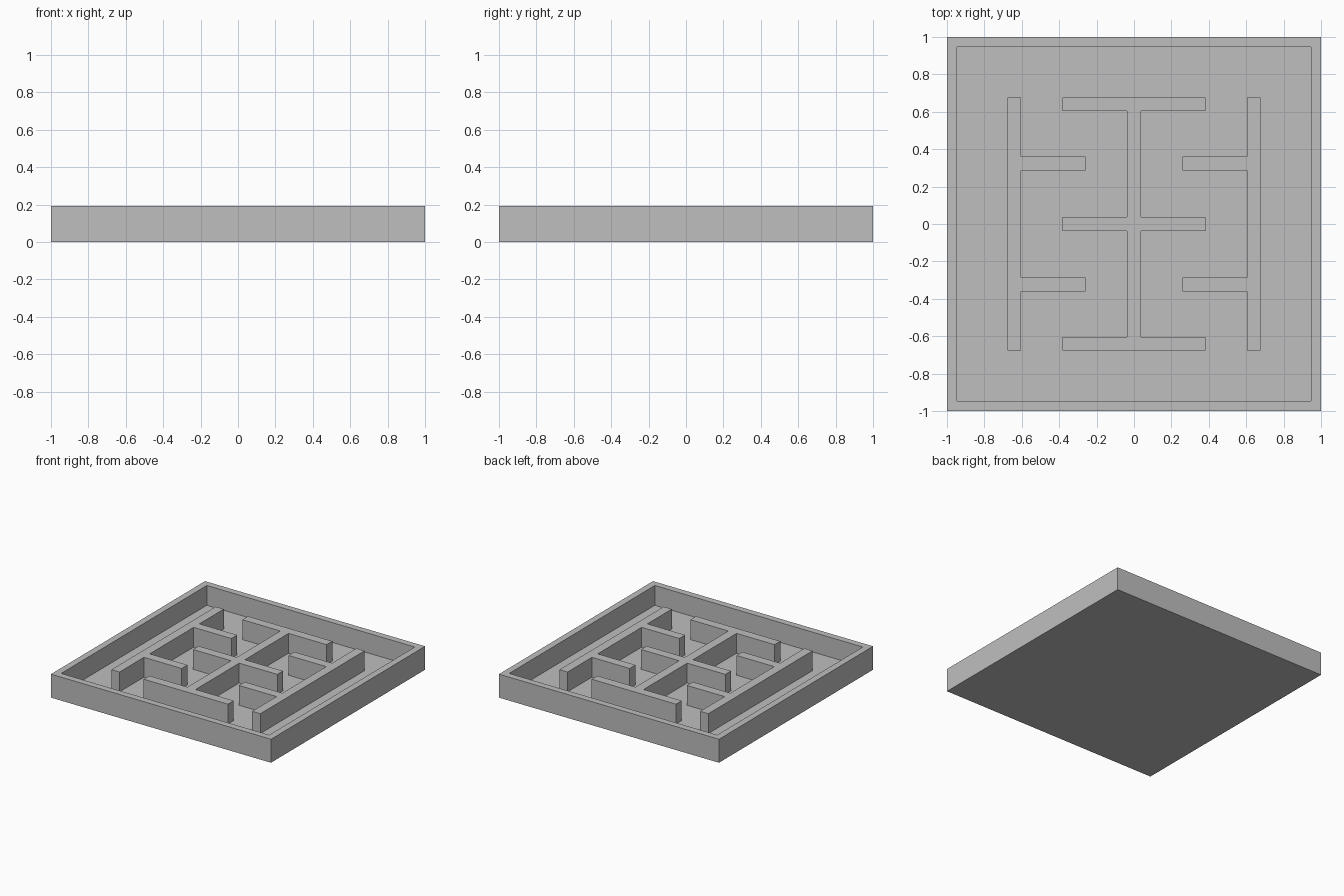
import bpy
import bmesh

HALF, RIM, FLOOR, TOP = 1.0, 0.077, 0.03, 0.193

cube = bpy.data.objects.get("Cube")
if cube:
    bpy.data.objects.remove(cube, do_unlink=True)

grey = bpy.data.materials.new("plain grey")
grey.use_nodes = True
colour = (0.52, 0.52, 0.52, 1)
grey.diffuse_color = colour
grey.node_tree.nodes["Principled BSDF"].inputs["Base Color"].default_value = colour


def finish(bm, name):
    bmesh.ops.recalc_face_normals(bm, faces=bm.faces)
    mesh = bpy.data.meshes.new(name)
    bm.to_mesh(mesh)
    bm.free()
    mesh.materials.append(grey)
    obj = bpy.data.objects.new(name, mesh)
    bpy.context.collection.objects.link(obj)


def extrude_outline(bm, outline, bottom, top):
    """Raise a flat outline into a solid and return its top face."""
    base = bm.faces.new([bm.verts.new((x, y, bottom)) for x, y in outline])
    raised = bmesh.ops.extrude_face_region(bm, geom=[base], use_keep_orig=True)["geom"]
    verts = [v for v in raised if isinstance(v, bmesh.types.BMVert)]
    bmesh.ops.translate(bm, verts=verts, vec=(0, 0, top - bottom))
    return next(f for f in raised if isinstance(f, bmesh.types.BMFace))


def wall(name, outline):
    bm = bmesh.new()
    extrude_outline(bm, outline, FLOOR, TOP)
    finish(bm, name)


def mirror_y(points):
    """Complete an outline drawn for +y only, from first point to last."""
    return points + [(x, -y) for x, y in reversed(points)]


# Square tray: a block whose top is inset and sunk to leave a rim
bm = bmesh.new()
lid = extrude_outline(bm, [(-HALF, -HALF), (HALF, -HALF), (HALF, HALF), (-HALF, HALF)], 0, TOP)
bmesh.ops.recalc_face_normals(bm, faces=bm.faces)
bmesh.ops.inset_individual(bm, faces=[lid], thickness=RIM)
sunk = bmesh.ops.extrude_face_region(bm, geom=[lid])["geom"]
bmesh.ops.translate(bm, verts=[v for v in sunk if isinstance(v, bmesh.types.BMVert)],
                    vec=(0, 0, FLOOR - TOP))
if lid.is_valid:
    bmesh.ops.delete(bm, geom=[lid], context='FACES_ONLY')
finish(bm, "tray")

# Centre wall: a stem crossed by three equal bars
W, BAR, INNER, OUTER = 0.037, 0.383, 0.603, 0.677
right_half = mirror_y([(BAR, OUTER), (BAR, INNER), (W, INNER), (W, W), (BAR, W)])
left_half = [(-x, y) for x, y in reversed(right_half)]
wall("centre_wall", right_half + left_half)

# Side walls: a long bar with two stubs pointing inward
STUB, LOW, HIGH = 0.26, 0.285, 0.36
side = mirror_y([(OUTER, OUTER), (INNER, OUTER), (INNER, HIGH), (STUB, HIGH),
                 (STUB, LOW), (INNER, LOW)])
for name, sign in (("left_wall", 1), ("right_wall", -1)):
    wall(name, [(sign * x, y) for x, y in side])
